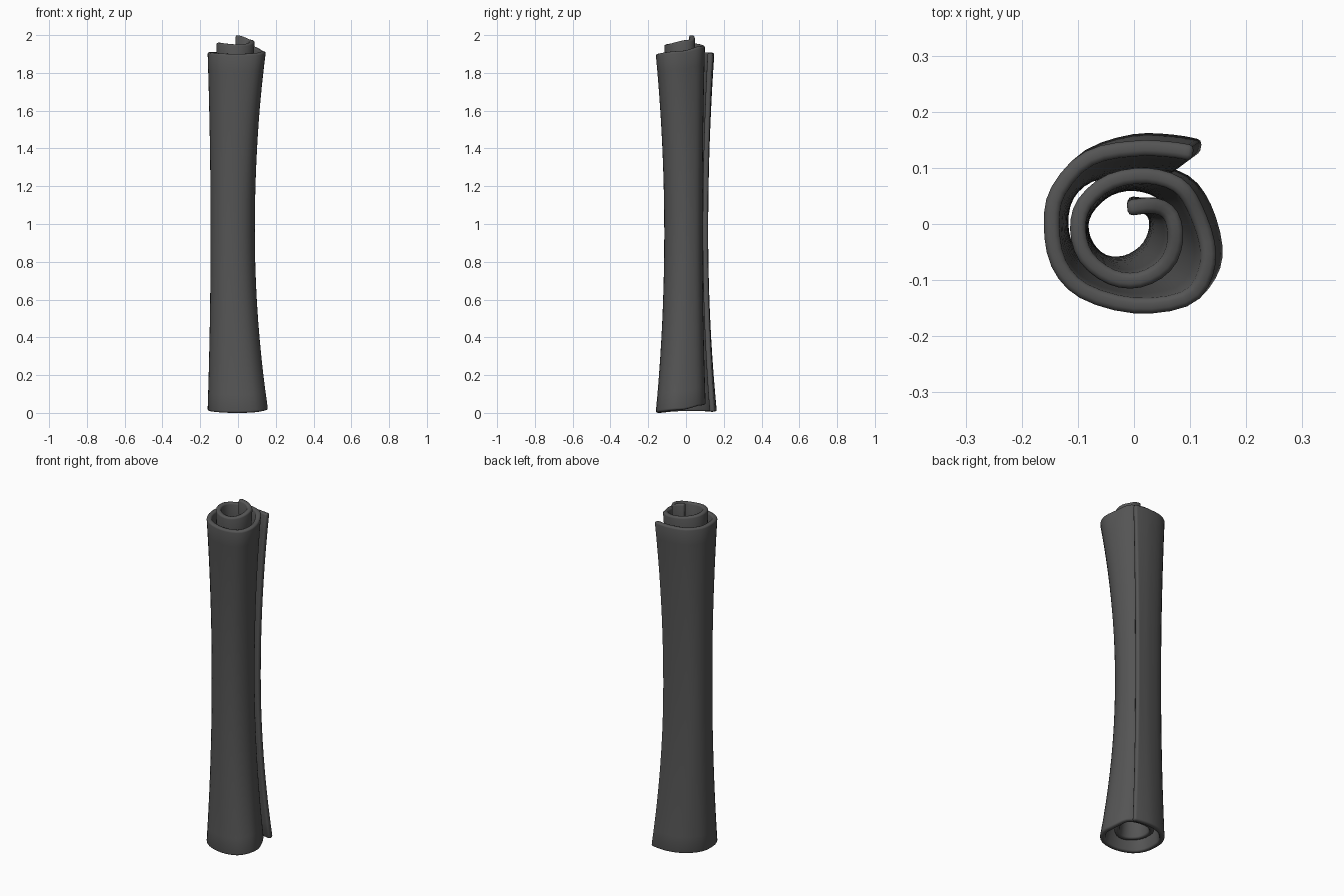
import bpy, bmesh
from mathutils import Vector

if "Cube" in bpy.data.objects:
    bpy.data.objects.remove(bpy.data.objects["Cube"])

# Spiral centreline at the flared ends, from outer flap to inner tip
END = [(.12,.137),(.07,.146),(0,.147),(-.08,.12),(-.135,.06),(-.147,0),(-.135,-.07),
       (-.09,-.12),(0,-.146),(.09,-.135),(.135,-.09),(.145,-.04),(.125,.03),(.09,.075),
       (.03,.09),(-.04,.077),(-.088,.037),(-.1,-.01),(-.085,-.06),(-.04,-.095),(.01,-.1),
       (.055,-.075),(.078,-.03),(.072,.015),(.04,.033),(-.012,.028)]
# Same spiral at the narrow waist
WAIST = [(.07,.102),(.03,.103),(-.01,.102),(-.08,.088),(-.12,.052),(-.131,0),(-.118,-.05),
         (-.08,-.088),(-.025,-.101),(.03,-.088),(.062,-.055),(.075,-.01),(.066,.03),(.045,.06),
         (0,.073),(-.045,.064),(-.08,.035),(-.095,0),(-.085,-.04),(-.055,-.068),(-.015,-.07),
         (.02,-.05),(.038,-.02),(.04,.01),(.025,.03),(-.012,.036)]
# Lengthwise slip of each winding: (control index, lift)
LIFT = [(0,.006),(5,.01),(8,0),(11,.015),(13,.04),(17,.06),(20,.05),(23,.075),(25,.1)]
LENGTH, ROWS, SUB = 1.9, 20, 3


def smooth_path(pts):
    p = [Vector(q) for q in pts]
    p = [2*p[0] - p[1]] + p + [2*p[-1] - p[-2]]
    out = []
    for i in range(1, len(p) - 2):
        a, b, c, d = p[i-1:i+3]
        for s in range(SUB):
            t = s / SUB
            out.append(.5*(2*b + (c-a)*t + (2*a-5*b+4*c-d)*t*t + (3*b-a-3*c+d)*t**3))
    return out + [p[-2]]


def lift(k):
    for (a, za), (b, zb) in zip(LIFT, LIFT[1:]):
        if k <= b:
            t = (k - a) / (b - a)
            return za + (zb - za) * t * t * (3 - 2*t)
    return LIFT[-1][1]


# Rolled sheet surface
bm = bmesh.new()
grid = []
for j in range(ROWS + 1):
    u = j / ROWS
    row = []
    for i, (e, m) in enumerate(zip(smooth_path(END), smooth_path(WAIST))):
        w = (2*u - 1)**2
        if u > .5:  # upper flare is weaker at the right and back
            w *= 1 - .28 * min(1, max(0, (e.x + e.y) / .15))
        q = m.lerp(e, w)
        row.append(bm.verts.new((q.x, q.y, u*LENGTH + lift(i / SUB))))
    grid.append(row)
for r0, r1 in zip(grid, grid[1:]):
    for i in range(len(r0) - 1):
        bm.faces.new((r0[i], r0[i+1], r1[i+1], r1[i]))
me = bpy.data.meshes.new("rolled_sheet")
bm.to_mesh(me)
bm.free()
roll = bpy.data.objects.new("rolled_sheet", me)
bpy.context.collection.objects.link(roll)

# Sheet thickness and rounded rims
sol = roll.modifiers.new("thickness", 'SOLIDIFY')
sol.thickness, sol.offset = .028, 0
bev = roll.modifiers.new("rounded_rims", 'BEVEL')
bev.width, bev.segments = .009, 2
bev.limit_method, bev.angle_limit = 'ANGLE', 1.0

bpy.context.view_layer.objects.active = roll
roll.select_set(True)
bpy.ops.object.shade_smooth()
mat = bpy.data.materials.new("dark_grey")
mat.diffuse_color = (.09, .09, .09, 1)
mat.use_nodes = True
mat.node_tree.nodes["Principled BSDF"].inputs["Base Color"].default_value = mat.diffuse_color
me.materials.append(mat)
